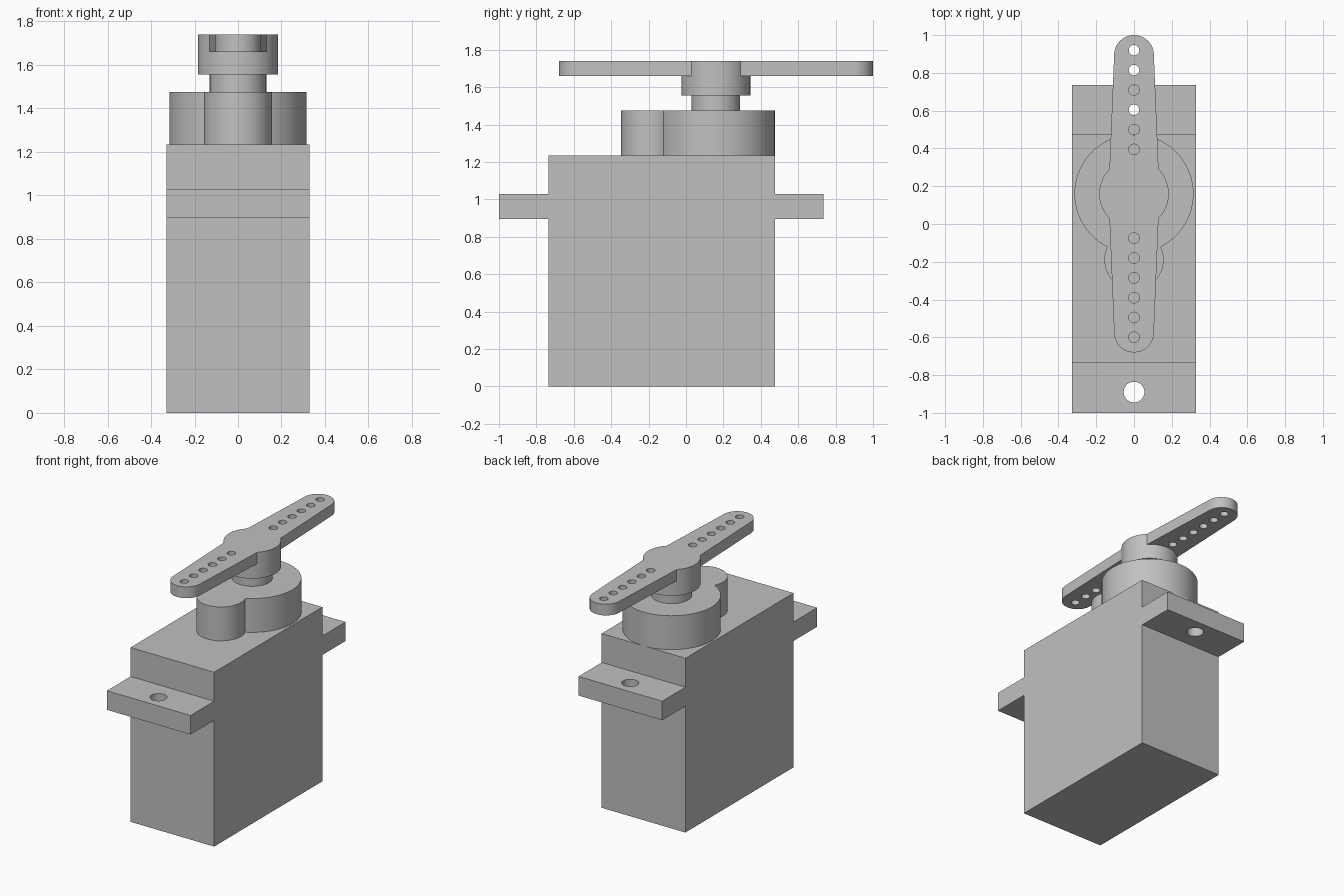
import bpy, bmesh
from math import cos, sin, pi, acos, atan2, radians
from mathutils import Vector

if "Cube" in bpy.data.objects:
    bpy.data.objects.remove(bpy.data.objects["Cube"], do_unlink=True)

grey = bpy.data.materials.new("plain grey")
grey.use_nodes = True
colour = (0.53, 0.53, 0.53, 1)
grey.diffuse_color = colour
grey.node_tree.nodes["Principled BSDF"].inputs["Base Color"].default_value = colour

AXIS_Y = 0.16   # output shaft position


def arc(cy, r, start, end, n=48):
    """Points on an arc centred on x = 0."""
    return [(r * cos(start + (end - start) * i / n),
             cy + r * sin(start + (end - start) * i / n)) for i in range(n + 1)]


def prism(name, points, direction):
    """Extrude a flat outline along a direction."""
    bm = bmesh.new()
    face = bm.faces.new([bm.verts.new(p) for p in points])
    new = bmesh.ops.extrude_face_region(bm, geom=[face])["geom"]
    bmesh.ops.translate(bm, vec=Vector(direction),
                        verts=[v for v in new if isinstance(v, bmesh.types.BMVert)])
    bmesh.ops.recalc_face_normals(bm, faces=bm.faces)
    mesh = bpy.data.meshes.new(name)
    bm.to_mesh(mesh)
    bm.free()
    mesh.materials.append(grey)
    obj = bpy.data.objects.new(name, mesh)
    bpy.context.collection.objects.link(obj)
    return obj


def upright(name, outline, z0, z1):
    return prism(name, [(x, y, z0) for x, y in outline], (0, 0, z1 - z0))


def cylinder(name, y, r, z0, z1, n=72):
    return upright(name, arc(y, r, 0, 2 * pi, n)[:-1], z0, z1)


def combine(obj, other, operation):
    """Apply a boolean and discard the second object."""
    mod = obj.modifiers.new("combine", 'BOOLEAN')
    mod.operation, mod.object, mod.solver = operation, other, 'EXACT'
    graph = bpy.context.evaluated_depsgraph_get()
    obj.data = bpy.data.meshes.new_from_object(obj.evaluated_get(graph))
    obj.modifiers.clear()
    bpy.data.objects.remove(other, do_unlink=True)


# Case with mounting tabs, from its side profile
profile = [(-0.735, 0), (0.475, 0), (0.475, 0.895), (0.735, 0.895),
           (0.735, 1.03), (0.475, 1.03), (0.475, 1.235), (-0.735, 1.235),
           (-0.735, 1.03), (-1, 1.03), (-1, 0.895), (-0.735, 0.895)]
case = prism("case", [(-0.328, y, z) for y, z in profile], (0.656, 0, 0))
for y in (-0.89, 0.625):
    combine(case, cylinder("screw_hole", y, 0.055, 0.8, 1.1, 48), 'DIFFERENCE')

# Gear housing: a large and a small circle joined in one outline
big, small, gap = 0.315, 0.157, 0.35
meet = acos((big ** 2 + gap ** 2 - small ** 2) / (2 * big * gap))
ix, iy = big * sin(meet), gap - big * cos(meet)
a = atan2(iy, ix)
outline = arc(AXIS_Y, big, -pi / 2 + meet, 1.5 * pi - meet, 80)
outline += arc(AXIS_Y - gap, small, pi - a, 2 * pi + a)[1:-1]
housing = upright("gear_housing", outline, 1.235, 1.475)

# Output shaft
shaft = cylinder("output_shaft", AXIS_Y, 0.13, 1.475, 1.555)

# Two-armed horn with its round hub and rows of holes
tip, reach = 0.105, 0.735
outline = arc(AXIS_Y + reach, tip, 0, pi) + [(-0.13, AXIS_Y + 0.13), (-0.13, AXIS_Y - 0.13)]
outline += arc(AXIS_Y - reach, tip, pi, 2 * pi) + [(0.13, AXIS_Y - 0.13), (0.13, AXIS_Y + 0.13)]
horn = upright("horn", outline, 1.66, 1.74)
combine(horn, cylinder("hub", AXIS_Y, 0.184, 1.555, 1.74), 'UNION')
for side in (-1, 1):
    for i in range(6):
        y = AXIS_Y + side * (0.235 + 0.105 * i)
        combine(horn, cylinder("horn_hole", y, 0.028, 1.6, 1.8, 32), 'DIFFERENCE')

# Smooth the round walls, keep the edges sharp
for obj in (case, housing, shaft, horn):
    bpy.ops.object.select_all(action='DESELECT')
    obj.select_set(True)
    bpy.context.view_layer.objects.active = obj
    bpy.ops.object.shade_smooth_by_angle(angle=radians(30))
